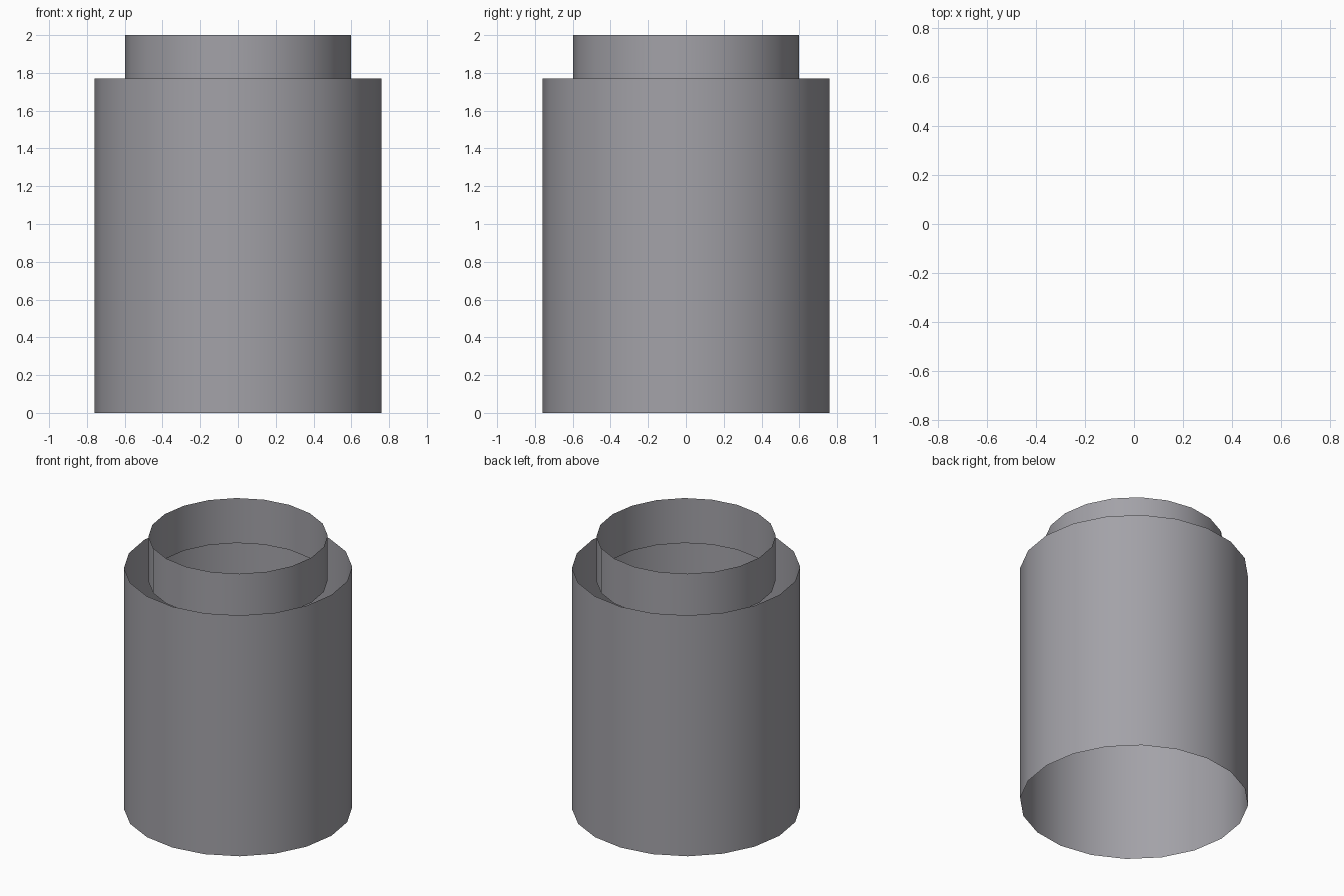
import bpy

if "Cube" in bpy.data.objects:
    bpy.data.objects.remove(bpy.data.objects["Cube"])

SIDES = 20

# Dark, slightly cool grey
grey = bpy.data.materials.new("dark_grey")
grey.diffuse_color = (0.365, 0.36, 0.39, 1.0)
grey.use_nodes = True
grey.node_tree.nodes["Principled BSDF"].inputs["Base Color"].default_value = grey.diffuse_color


def open_tube(name, radius, z0, z1):
    bpy.ops.mesh.primitive_cylinder_add(
        vertices=SIDES, radius=radius, depth=z1 - z0,
        end_fill_type='NOTHING', location=(0, 0, (z0 + z1) / 2))
    obj = bpy.context.object
    obj.name = name
    obj.data.materials.append(grey)
    bpy.ops.object.shade_smooth()
    return obj


# Wide outer sleeve, open at both ends
open_tube("outer_sleeve", 0.76, 0.0, 1.77)

# Narrow collar, sunk slightly below the sleeve's rim
open_tube("inner_collar", 0.597, 1.67, 2.0)
